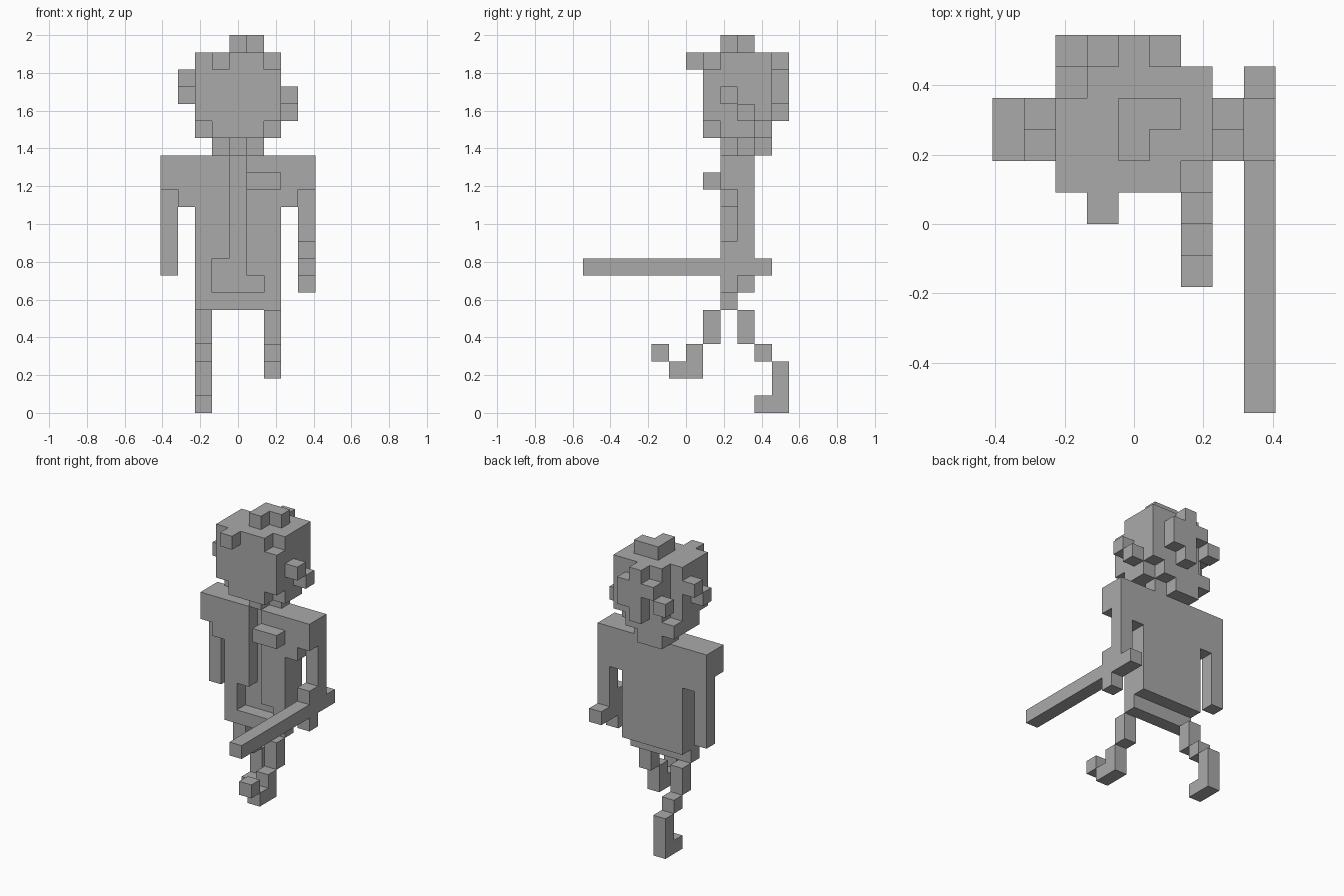
import bpy
import bmesh
from itertools import product
from mathutils import Vector

default_cube = bpy.data.objects.get("Cube")
if default_cube:
    bpy.data.objects.remove(default_cube, do_unlink=True)

UNIT = 2 / 22                      # edge of one block
ORIGIN = Vector((4.5, 6, 0))       # block coordinates of the centre of the base

grey = bpy.data.materials.new("plain grey")
grey.use_nodes = True
colour = (0.4, 0.4, 0.4, 1)
grey.diffuse_color = colour
grey.node_tree.nodes["Principled BSDF"].inputs["Base Color"].default_value = colour


def cells(boxes):
    """All blocks covered by boxes given as (x range, y range, z range)."""
    return {c for box in boxes for c in product(*(range(*r) for r in box))}


def part(name, solid, cut=()):
    """Join blocks into one object, keeping only the outer faces."""
    filled = cells(solid) - cells(cut)
    bm = bmesh.new()
    corners = {}

    def corner(p):
        key = tuple(p)
        if key not in corners:
            corners[key] = bm.verts.new((Vector(p) - ORIGIN) * UNIT)
        return corners[key]

    for cell in filled:
        for axis, side in product(range(3), (0, 1)):
            beside = list(cell)
            beside[axis] += 2 * side - 1
            if tuple(beside) in filled:
                continue
            u, v = (axis + 1) % 3, (axis + 2) % 3
            loop = []
            for du, dv in ((0, 0), (1, 0), (1, 1), (0, 1)):
                p = list(cell)
                p[axis] += side
                p[u] += du
                p[v] += dv
                loop.append(corner(p))
            bm.faces.new(loop if side else loop[::-1])

    # merge flat areas into large faces
    bmesh.ops.dissolve_limit(bm, angle_limit=0.01, verts=bm.verts[:], edges=bm.edges[:])
    mesh = bpy.data.meshes.new(name)
    bm.to_mesh(mesh)
    bm.free()
    mesh.materials.append(grey)
    obj = bpy.data.objects.new(name, mesh)
    bpy.context.collection.objects.link(obj)
    return obj


# Torso: open jacket with shoulders, hips and chest pocket
part("jacket",
     solid=[((2, 7), (8, 10), (7, 15)),
            ((1, 8), (8, 10), (12, 15)),
            ((0, 9), (8, 10), (13, 15))],
     cut=[((4, 5), (8, 9), (7, 15)),
          ((3, 4), (8, 9), (7, 9)),
          ((5, 6), (8, 9), (7, 8))])
part("hips", [((2, 7), (8, 9), (6, 7))])
part("chest_pocket", [((5, 7), (7, 8), (13, 14))])

# Arms
part("right_arm", [((0, 1), (9, 10), (8, 13))])
part("left_arm", [((8, 9), (9, 10), (9, 13)),
                  ((8, 9), (8, 9), (9, 10))])
part("left_fingers", [((8, 9), (8, 9), (7, 8))])
part("held_bat", [((8, 9), (0, 11), (8, 9))])

# Legs in a running pose
part("right_leg", [((2, 3), (9, 10), (4, 6)),
                   ((2, 3), (10, 11), (3, 4)),
                   ((2, 3), (11, 12), (0, 3)),
                   ((2, 3), (10, 11), (0, 1))])
part("left_leg", [((6, 7), (7, 8), (4, 6)),
                  ((6, 7), (6, 7), (2, 4)),
                  ((6, 7), (5, 6), (2, 3)),
                  ((6, 7), (4, 5), (3, 4))])

# Neck and head
part("neck", [((3, 6), (9, 10), (15, 16)),
              ((4, 5), (8, 9), (15, 16)),
              ((3, 5), (10, 11), (15, 16))])
part("head",
     solid=[((2, 7), (7, 11), (16, 21))],
     cut=[((6, 7), (7, 8), (20, 21)),
          ((6, 7), (7, 8), (16, 17)),
          ((2, 3), (7, 8), (16, 17)),
          ((6, 7), (10, 11), (16, 17)),
          ((2, 3), (10, 11), (17, 21))])
part("left_ear", [((7, 8), (8, 9), (18, 19)),
                  ((7, 8), (9, 10), (17, 18))])
part("right_ear", [((1, 2), (9, 10), (19, 20)),
                   ((1, 2), (8, 9), (18, 19))])

# Tufts of hair
part("front_tuft", [((3, 4), (6, 7), (20, 21))])
part("top_tuft", [((4, 6), (9, 10), (21, 22)),
                  ((4, 5), (8, 9), (21, 22))])
part("back_tuft", [((4, 5), (11, 12), (17, 21)),
                   ((5, 6), (11, 12), (18, 20)),
                   ((3, 4), (11, 12), (19, 20)),
                   ((2, 3), (11, 12), (18, 19))])
